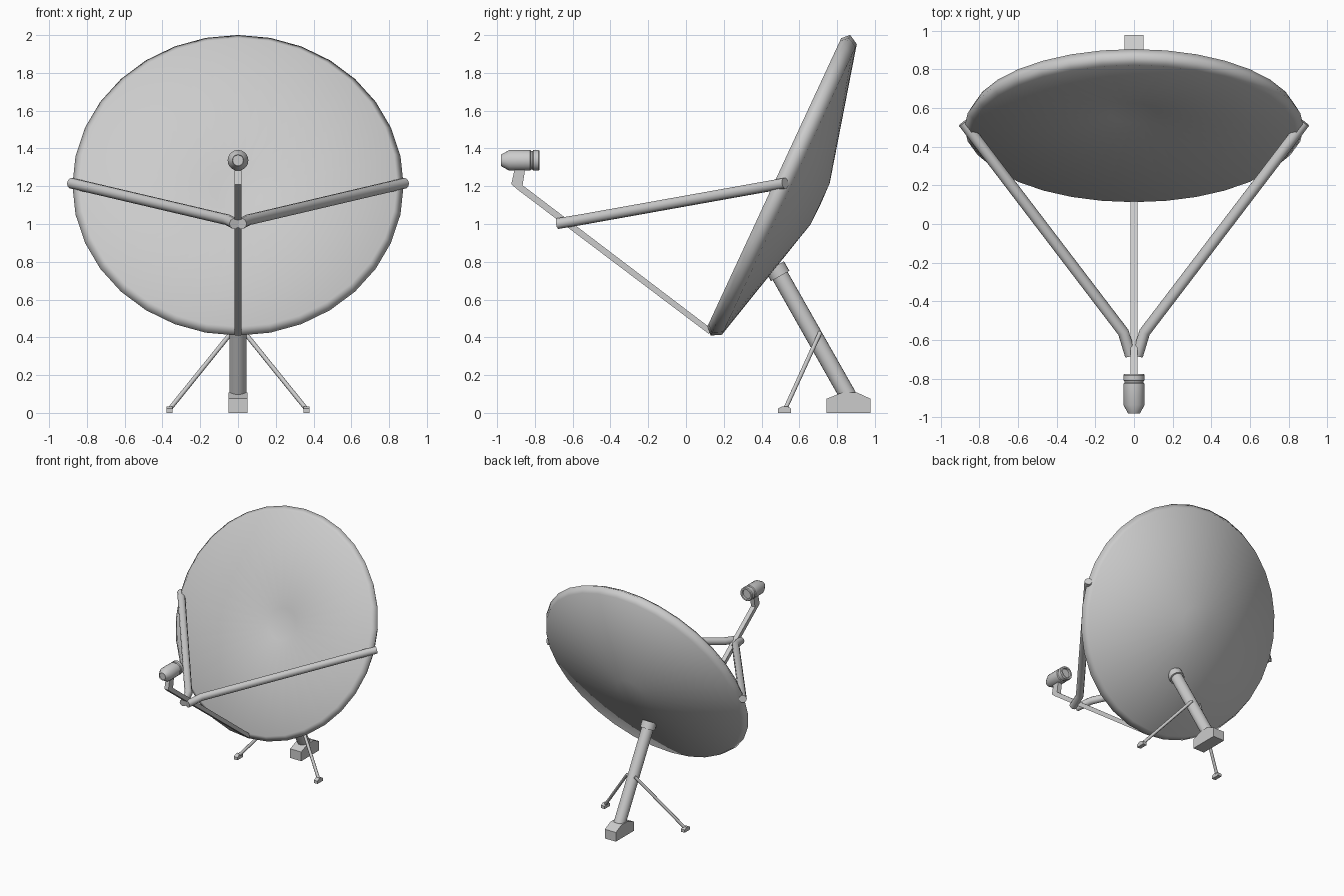
import bpy, bmesh
from math import sin, cos, tau, radians
from mathutils import Vector

if "Cube" in bpy.data.objects:
    bpy.data.objects.remove(bpy.data.objects["Cube"])


def finish(name, bm, smooth=None):
    bmesh.ops.remove_doubles(bm, verts=bm.verts, dist=1e-5)
    bmesh.ops.recalc_face_normals(bm, faces=bm.faces)
    me = bpy.data.meshes.new(name)
    bm.to_mesh(me)
    bm.free()
    ob = bpy.data.objects.new(name, me)
    bpy.context.collection.objects.link(ob)
    if smooth:
        bpy.ops.object.select_all(action='DESELECT')
        bpy.context.view_layer.objects.active = ob
        ob.select_set(True)
        bpy.ops.object.shade_smooth_by_angle(angle=radians(smooth))
    return ob


def lathe(name, origin, axis, profile, sides, smooth=35):
    """Closed (radius, distance) profile turned about an axis."""
    bm = bmesh.new()
    q = Vector((0, 0, 1)).rotation_difference(Vector(axis).normalized())
    rings = []
    for r, d in profile:
        n = 1 if r == 0 else sides
        rings.append([bm.verts.new(Vector(origin) + q @ Vector(
            (r * cos(tau * i / sides), r * sin(tau * i / sides), d))) for i in range(n)])
    for a, b in zip(rings, rings[1:]):
        for i in range(sides):
            j = (i + 1) % sides
            loop = [a[i % len(a)], a[j % len(a)], b[j % len(b)], b[i % len(b)]]
            bm.faces.new(list(dict.fromkeys(loop)))
    return finish(name, bm, smooth)


def rod(name, a, b, r, sides):
    a, b = Vector(a), Vector(b)
    h = (b - a).length
    return lathe(name, a, b - a, [(0, 0), (r, 0), (r, h), (0, h)], sides, 50)


def prism(name, yz, x, half):
    """Side outline extruded across x."""
    bm = bmesh.new()
    f = bm.faces.new([bm.verts.new((x - half, y, z)) for y, z in yz])
    ext = bmesh.ops.extrude_face_region(bm, geom=[f])['geom']
    bmesh.ops.translate(bm, vec=(2 * half, 0, 0),
                        verts=[v for v in ext if isinstance(v, bmesh.types.BMVert)])
    return finish(name, bm)


def tube(name, points, r):
    """Round bent tube along a path."""
    cu = bpy.data.curves.new(name, 'CURVE')
    cu.dimensions = '3D'
    cu.bevel_depth, cu.bevel_resolution, cu.use_fill_caps = r, 3, True
    sp = cu.splines.new('POLY')
    sp.points.add(len(points) - 1)
    for p, c in zip(sp.points, points):
        p.co = (*c, 1)
    tmp = bpy.data.objects.new(name + "_path", cu)
    bpy.context.collection.objects.link(tmp)
    bpy.context.view_layer.update()
    bm = bmesh.new()
    bm.from_mesh(bpy.data.meshes.new_from_object(
        tmp.evaluated_get(bpy.context.evaluated_depsgraph_get())))
    bpy.data.objects.remove(tmp)
    return finish(name, bm, 50)


# Shallow conical dish with bevelled rim, tilted upward
lathe("dish", (0, 0.5, 1.205), (0, 0.907, -0.421),
      [(0, 0.085), (0.12, 0.08), (0.842, -0.036), (0.877, 0.0), (0.848, 0.052),
       (0.12, 0.232), (0, 0.235)], 32, 75)

# Leaning pole, collar and base block
pole_dir = Vector((0, 0.357, -0.63)).normalized()
top = Vector((0, 0.47, 0.775))
rod("pole", top, top + pole_dir * 0.79, 0.045, 20)
rod("pole_collar", top, top + pole_dir * 0.058, 0.056, 20)
prism("base_block", [(0.745, 0), (0.977, 0), (0.977, 0.075), (0.905, 0.108),
                     (0.828, 0.108), (0.745, 0.075)], 0, 0.05)

# Feed support arm with its upright bracket
prism("feed_arm", [(0.121, 0.418), (0.139, 0.442), (-0.865, 1.205), (-0.85, 1.3),
                   (-0.905, 1.3), (-0.925, 1.21), (-0.889, 1.18)], 0, 0.018)

# Feed horn
lathe("feed_horn", (0, -0.98, 1.337), (0, 1, 0),
      [(0, 0.008), (0.028, 0.008), (0.03, 0), (0.055, 0.045), (0.055, 0.155),
       (0.049, 0.16), (0.049, 0.168), (0.055, 0.172), (0.055, 0.198),
       (0.05, 0.205), (0.038, 0.205), (0.036, 0.19), (0, 0.19)], 20)

for side, s in (("left", -1), ("right", 1)):
    # Side stays from rim to feed arm
    tube(f"{side}_stay", [(s * 0.882, 0.525, 1.216), (s * 0.055, -0.56, 1.022),
                          (s * 0.018, -0.68, 1.002)], 0.029)
    # Rear braces with feet
    rod(f"{side}_brace", (s * 0.035, 0.71, 0.425), (s * 0.362, 0.525, 0.02), 0.012, 8)
    prism(f"{side}_foot", [(0.487, 0), (0.557, 0), (0.557, 0.023), (0.535, 0.035),
                           (0.509, 0.035), (0.487, 0.023)], s * 0.362, 0.016)
